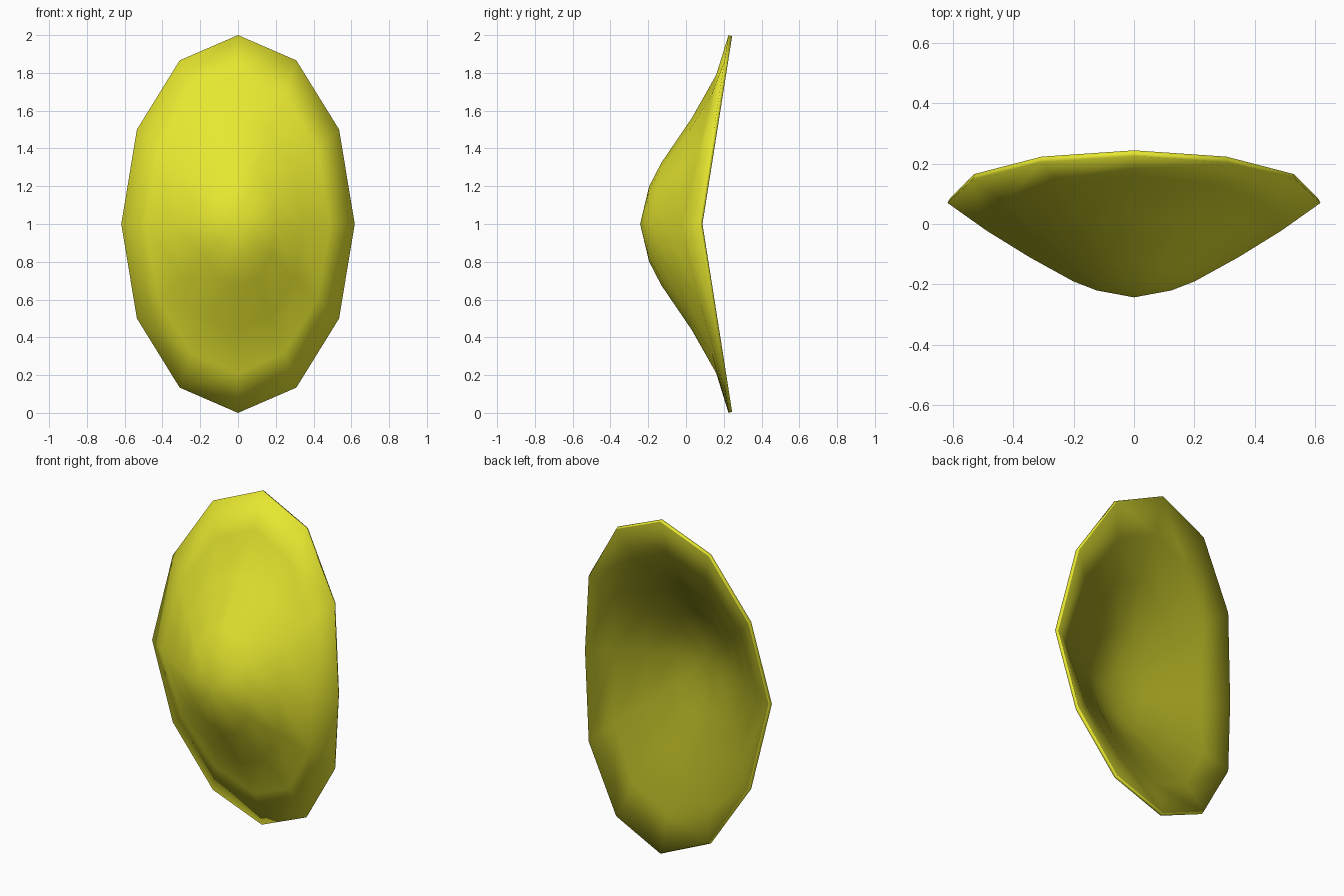
import bpy, math

if "Cube" in bpy.data.objects:
    bpy.data.objects.remove(bpy.data.objects["Cube"])

SIDES = 12
HALF_W, HALF_H = 0.618, 1.0
# rings of the dish: (scale, y at the left/right sides, y at the top/bottom)
RINGS = [(0.20, -0.22, -0.195), (0.325, -0.19, -0.13),
         (0.56, -0.11, 0.03), (0.79, -0.022, 0.16), (1.0, 0.07, 0.225)]

# shield front: concentric twelve-sided rings, bent back toward top and bottom
verts = [(0, -0.243, 1)]
for f, y_side, y_top in RINGS:
    for i in range(SIDES):
        a = 2 * math.pi * i / SIDES
        y = y_side + (y_top - y_side) * abs(math.cos(a))
        verts.append((HALF_W * f * math.sin(a), y, 1 + HALF_H * f * math.cos(a)))

faces = []
for i in range(SIDES):
    j = (i + 1) % SIDES
    faces.append((0, 1 + j, 1 + i))
    for r in range(len(RINGS) - 1):
        p, q = 1 + r * SIDES, 1 + (r + 1) * SIDES
        faces.append((p + i, p + j, q + j, q + i))

mesh = bpy.data.meshes.new("shield")
mesh.from_pydata(verts, [], faces)
shield = bpy.data.objects.new("shield", mesh)
bpy.context.collection.objects.link(shield)

for name, color in (("yellow", (0.8, 0.8, 0.03, 1)),
                    ("olive back", (0.33, 0.33, 0.014, 1))):
    mat = bpy.data.materials.new(name)
    mat.diffuse_color = color
    mat.use_nodes = True
    mat.node_tree.nodes["Principled BSDF"].inputs["Base Color"].default_value = mat.diffuse_color
    mesh.materials.append(mat)

# thin shell, thickened toward the back: olive inside, yellow rim
bpy.context.view_layer.objects.active = shield
shield.select_set(True)
solid = shield.modifiers.new("thickness", 'SOLIDIFY')
solid.thickness = 0.02
solid.offset = -1
solid.material_offset = 1
solid.material_offset_rim = 0
bpy.ops.object.modifier_apply(modifier=solid.name)
bpy.ops.object.shade_smooth()
